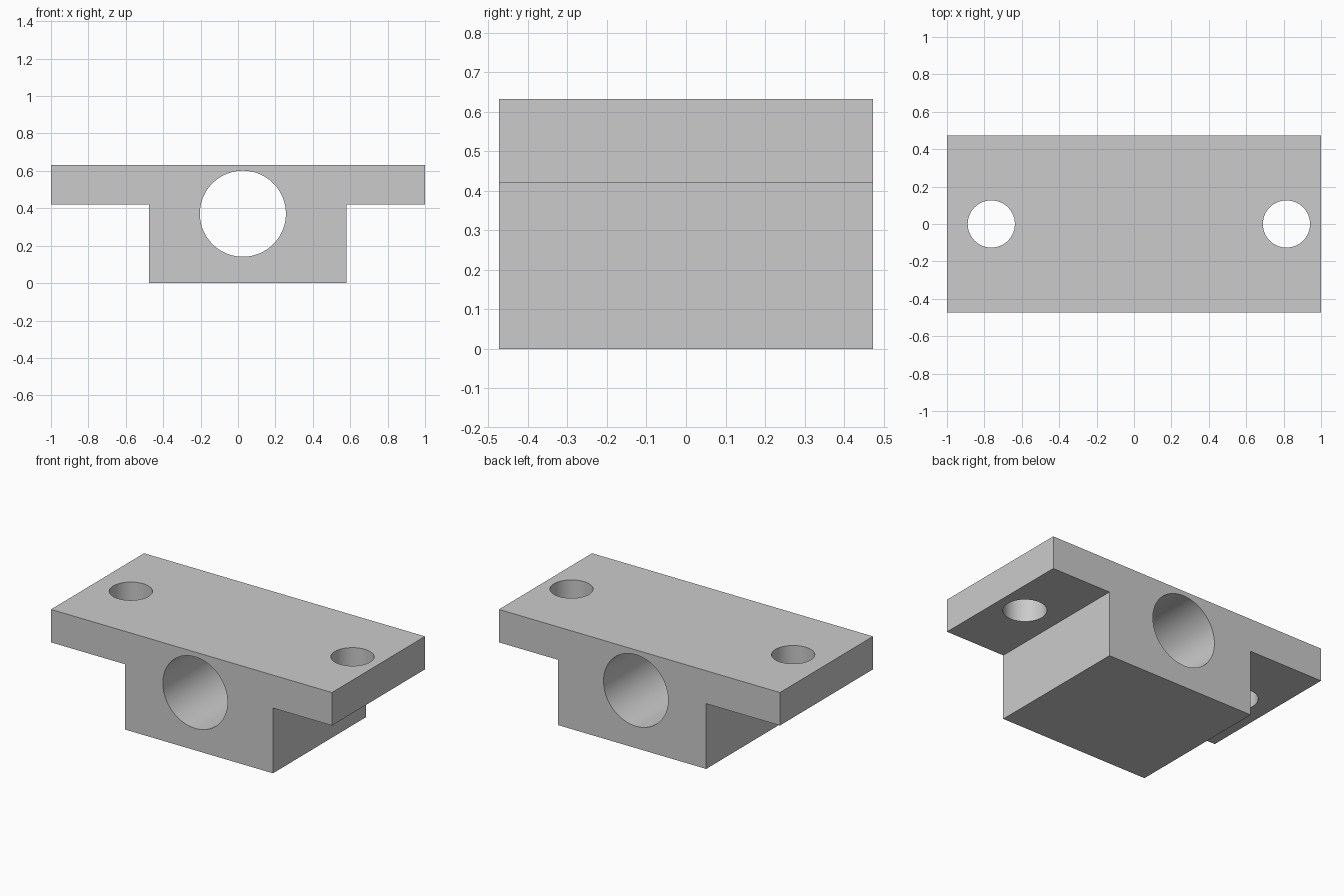
import bpy
import bmesh
import math

if "Cube" in bpy.data.objects:
    bpy.data.objects.remove(bpy.data.objects["Cube"], do_unlink=True)

HALF_DEPTH = 0.473
TOP, SHELF = 0.632, 0.42
BLOCK_LEFT, BLOCK_RIGHT = -0.475, 0.58

grey = bpy.data.materials.new("light grey")
grey.use_nodes = True
colour = (0.6, 0.6, 0.6, 1)
grey.diffuse_color = colour
grey.node_tree.nodes["Principled BSDF"].inputs["Base Color"].default_value = colour


def extrude_profile(name, points):
    """Extrude an x-z outline along the full depth."""
    bm = bmesh.new()
    face = bm.faces.new([bm.verts.new((x, -HALF_DEPTH, z)) for x, z in points])
    result = bmesh.ops.extrude_face_region(bm, geom=[face])
    moved = [v for v in result["geom"] if isinstance(v, bmesh.types.BMVert)]
    bmesh.ops.translate(bm, verts=moved, vec=(0, 2 * HALF_DEPTH, 0))
    bmesh.ops.recalc_face_normals(bm, faces=bm.faces)
    mesh = bpy.data.meshes.new(name)
    bm.to_mesh(mesh)
    bm.free()
    mesh.materials.append(grey)
    obj = bpy.data.objects.new(name, mesh)
    bpy.context.collection.objects.link(obj)
    return obj


def drill(target, name, radius, location, rotation=(0, 0, 0)):
    """Cut a round hole right through the target."""
    bpy.ops.mesh.primitive_cylinder_add(
        vertices=96, radius=radius, depth=2, location=location, rotation=rotation)
    cutter = bpy.context.object
    cutter.name = name
    cutter.data.materials.append(grey)
    mod = target.modifiers.new(name, "BOOLEAN")
    mod.operation = "DIFFERENCE"
    mod.solver = "EXACT"
    mod.object = cutter
    bpy.ops.object.select_all(action="DESELECT")
    target.select_set(True)
    bpy.context.view_layer.objects.active = target
    bpy.ops.object.modifier_apply(modifier=mod.name)
    bpy.data.objects.remove(cutter, do_unlink=True)


# T-shaped body: flanged plate above an off-centre block
body = extrude_profile("mounting_block", [
    (BLOCK_LEFT, 0), (BLOCK_RIGHT, 0), (BLOCK_RIGHT, SHELF), (1, SHELF),
    (1, TOP), (-1, TOP), (-1, SHELF), (BLOCK_LEFT, SHELF)])

# Main bore from front to back
drill(body, "bore_cutter", 0.23, (0.026, 0, 0.371), (math.pi / 2, 0, 0))

# Bolt holes through the flanges
for x in (-0.763, 0.815):
    drill(body, "bolt_hole_cutter", 0.126, (x, 0, TOP))

bpy.ops.object.shade_smooth_by_angle(angle=math.radians(30))
